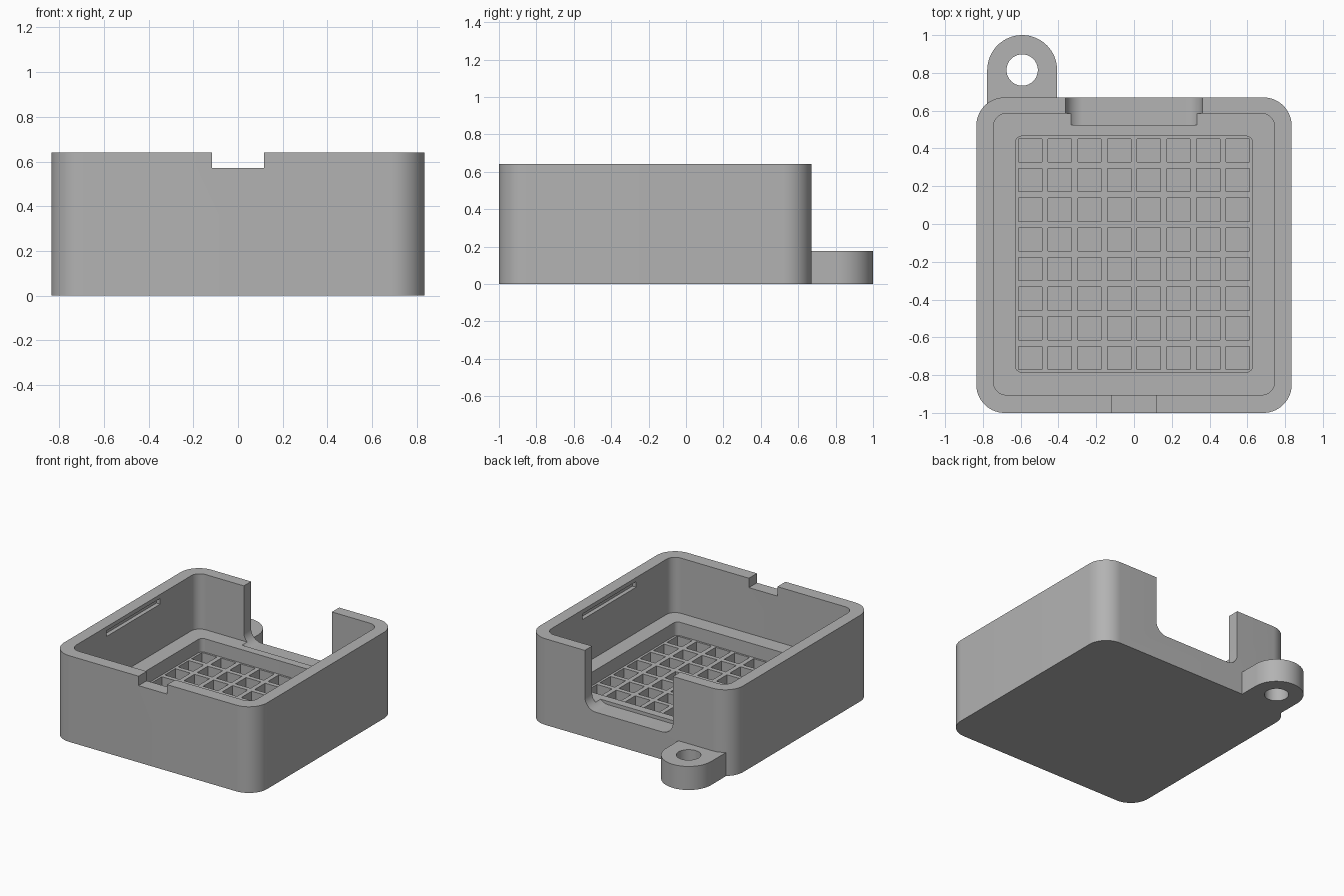
import bpy
import bmesh
from math import sin, cos, pi
from mathutils import Vector

if "Cube" in bpy.data.objects:
    bpy.data.objects.remove(bpy.data.objects["Cube"], do_unlink=True)

grey = bpy.data.materials.new("plain grey")
grey.use_nodes = True
colour = (0.45, 0.45, 0.45, 1)
grey.diffuse_color = colour
grey.node_tree.nodes["Principled BSDF"].inputs["Base Color"].default_value = colour


def arc(cx, cy, r, start, end, steps=14):
    angles = [start + (end - start) * i / steps for i in range(steps + 1)]
    return [(cx + r * cos(a), cy + r * sin(a)) for a in angles]


def rounded(x0, x1, y0, y1, r):
    """Outline of a rectangle with rounded corners."""
    return (arc(x1 - r, y1 - r, r, 0, pi / 2) + arc(x0 + r, y1 - r, r, pi / 2, pi)
            + arc(x0 + r, y0 + r, r, pi, 1.5 * pi) + arc(x1 - r, y0 + r, r, 1.5 * pi, 2 * pi))


def rect(x0, x1, y0, y1):
    return [(x0, y0), (x1, y0), (x1, y1), (x0, y1)]


def prism(name, outlines, low, high, along_y=False):
    """Extrude outlines along z, or along y when they are drawn in x and z."""
    bm = bmesh.new()
    for outline in outlines:
        if along_y:
            verts = [bm.verts.new((u, low, v)) for u, v in outline]
            move = Vector((0, high - low, 0))
        else:
            verts = [bm.verts.new((u, v, low)) for u, v in outline]
            move = Vector((0, 0, high - low))
        face = bm.faces.new(verts)
        new = bmesh.ops.extrude_face_region(bm, geom=[face])["geom"]
        bmesh.ops.translate(bm, vec=move, verts=[g for g in new if isinstance(g, bmesh.types.BMVert)])
    bmesh.ops.recalc_face_normals(bm, faces=bm.faces)
    mesh = bpy.data.meshes.new(name)
    bm.to_mesh(mesh)
    bm.free()
    mesh.materials.append(grey)
    obj = bpy.data.objects.new(name, mesh)
    bpy.context.collection.objects.link(obj)
    return obj


def select(obj):
    bpy.ops.object.select_all(action="DESELECT")
    obj.select_set(True)
    bpy.context.view_layer.objects.active = obj


def combine(target, tool, operation="DIFFERENCE"):
    tool.hide_render = True
    mod = target.modifiers.new(tool.name, "BOOLEAN")
    mod.operation = operation
    mod.solver = "EXACT"
    mod.object = tool
    select(target)
    bpy.ops.object.modifier_apply(modifier=mod.name)
    bpy.data.objects.remove(tool, do_unlink=True)


top = 0.64
above = 0.8
ledge = 0.23
grid_top = 0.13
mid_y = -0.16

# Outer block and the hanging lug at the back
case = prism("open_case", [rounded(-0.835, 0.835, -1, 0.67, 0.15)], 0, top)
lug_x, lug_y, lug_r = -0.592, 0.815, 0.185
lug_shape = arc(lug_x, lug_y, lug_r, 0, pi, 32) + [(lug_x - lug_r, 0.55), (lug_x + lug_r, 0.55)]
combine(case, prism("lug", [lug_shape], 0, 0.175), "UNION")
combine(case, prism("lug_hole", [arc(lug_x, lug_y, 0.083, 0, 2 * pi, 40)[:-1]], -0.1, 0.3))

# Main cavity and the sunken tray in its floor
combine(case, prism("cavity", [rounded(-0.745, 0.745, -0.905, 0.585, 0.07)], ledge, above))
combine(case, prism("tray", [rounded(-0.628, 0.628, -0.785, 0.465, 0.035)], grid_top, 0.4))

# Square pockets
pitch, half = 0.157, 0.0615
centres = [(i - 3.5) * pitch for i in range(8)]
pockets = [rect(x - half, x + half, mid_y + y - half, mid_y + y + half)
           for x in centres for y in centres]
combine(case, prism("pockets", pockets, 0.05, 0.18))

# Back opening with rounded lower corners
side, sill, r = 0.362, 0.205, 0.09
opening = ([(side, above), (-side, above)]
           + arc(-side + r, sill + r, r, pi, 1.5 * pi)
           + arc(side - r, sill + r, r, 1.5 * pi, 2 * pi))
combine(case, prism("back_opening", [opening], 0.525, 0.75, True))

# Front notch and the latch grooves inside both side walls
combine(case, prism("front_notch", [rect(-0.117, 0.117, 0.57, above)], -1.1, -0.85, True))
for s in (-1, 1):
    x0, x1 = sorted((s * 0.7, s * 0.775))
    combine(case, prism("side_groove", [rect(x0, x1, -0.48, 0.15)], 0.568, 0.61))

select(case)
bpy.ops.object.shade_smooth_by_angle(angle=pi / 6)
